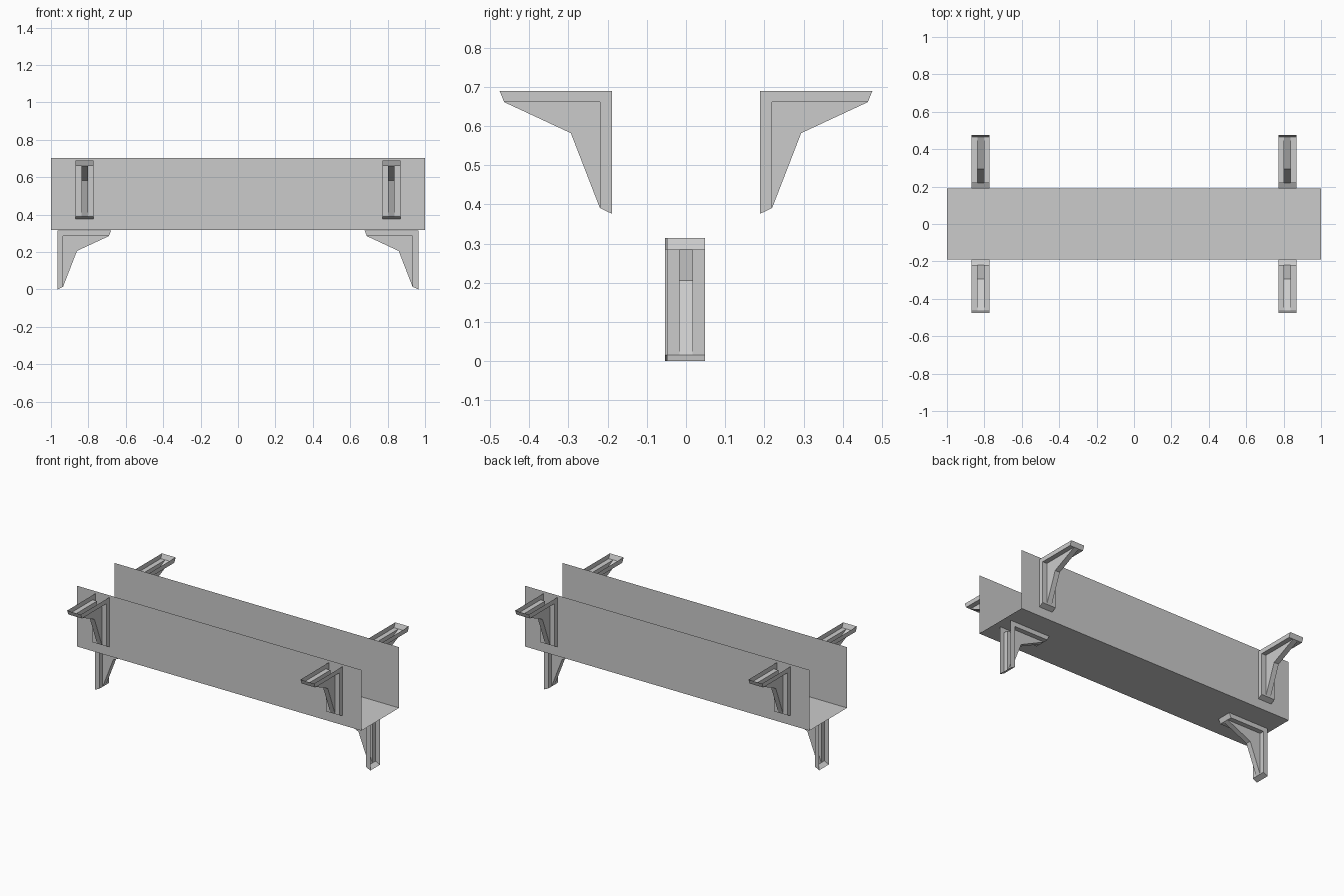
import bpy, bmesh
from math import radians

cube = bpy.data.objects.get("Cube")
if cube:
    bpy.data.objects.remove(cube, do_unlink=True)

grey = bpy.data.materials.new("light_grey")
grey.use_nodes = True
grey.diffuse_color = (0.6, 0.6, 0.6, 1)
grey.node_tree.nodes["Principled BSDF"].inputs["Base Color"].default_value = (0.6, 0.6, 0.6, 1)


def finish(bm, name):
    """Weld a bmesh and turn it into a mesh with the shared material."""
    bmesh.ops.remove_doubles(bm, verts=bm.verts, dist=0.0001)
    bmesh.ops.recalc_face_normals(bm, faces=bm.faces)
    mesh = bpy.data.meshes.new(name)
    bm.to_mesh(mesh)
    bm.free()
    mesh.materials.append(grey)
    return mesh


def place(mesh, name, location=(0, 0, 0), turn=0):
    obj = bpy.data.objects.new(name, mesh)
    obj.location = location
    obj.rotation_euler.z = radians(turn)
    bpy.context.collection.objects.link(obj)


def strip(bm, path, y0, y1):
    """Sweep an x-z path between two widths."""
    for (xa, za), (xb, zb) in zip(path, path[1:]):
        corners = ((xa, y0, za), (xb, y0, zb), (xb, y1, zb), (xa, y1, za))
        bm.faces.new([bm.verts.new(c) for c in corners])


def side(bm, outline, y):
    """Flat x-z polygon at a given width."""
    bm.faces.new([bm.verts.new((x, y, z)) for x, z in outline])


# Open trough: one folded sheet with no ends and no lid
HALF, FLOOR, RIM = 0.189, 0.317, 0.703
bm = bmesh.new()
section = [(-HALF, RIM), (-HALF, FLOOR), (HALF, FLOOR), (HALF, RIM)]
for (ya, za), (yb, zb) in zip(section, section[1:]):
    corners = ((-1, ya, za), (1, ya, za), (1, yb, zb), (-1, yb, zb))
    bm.faces.new([bm.verts.new(c) for c in corners])
place(finish(bm, "trough"), "trough")

# Hollow bracket, open on its top and back; origin at the outer corner
WIDE, WEB = 0.048, 0.017
corner, arm_end, leg_end = (0, 0), (0.287, 0), (0, -0.314)
inner, arm_tip, leg_tip = (0.031, -0.029), (0.275, -0.029), (0.031, -0.299)
elbow = (0.105, -0.108)

bm = bmesh.new()
strip(bm, [arm_end, arm_tip], -WIDE, WIDE)
strip(bm, [leg_tip, leg_end], -WIDE, WIDE)
strip(bm, [arm_tip, elbow, leg_tip], -WEB, WEB)
for s in (-1, 1):
    side(bm, [corner, arm_end, arm_tip, inner, leg_tip, leg_end], s * WIDE)
    side(bm, [inner, arm_tip, elbow, leg_tip], s * WEB)
    strip(bm, [arm_tip, inner, leg_tip], s * WEB, s * WIDE)
bracket = finish(bm, "bracket")

# Wall brackets on both long sides
for end, x in (("right", -0.82), ("left", 0.82)):
    place(bracket, f"front_{end}_bracket", (x, -HALF, 0.69), -90)
    place(bracket, f"back_{end}_bracket", (x, HALF, 0.69), 90)

# Support legs under the floor, arms pointing inward
place(bracket, "left_leg_bracket", (0.964, 0, 0.314), 180)
place(bracket, "right_leg_bracket", (-0.966, -0.006, 0.314), 0)
